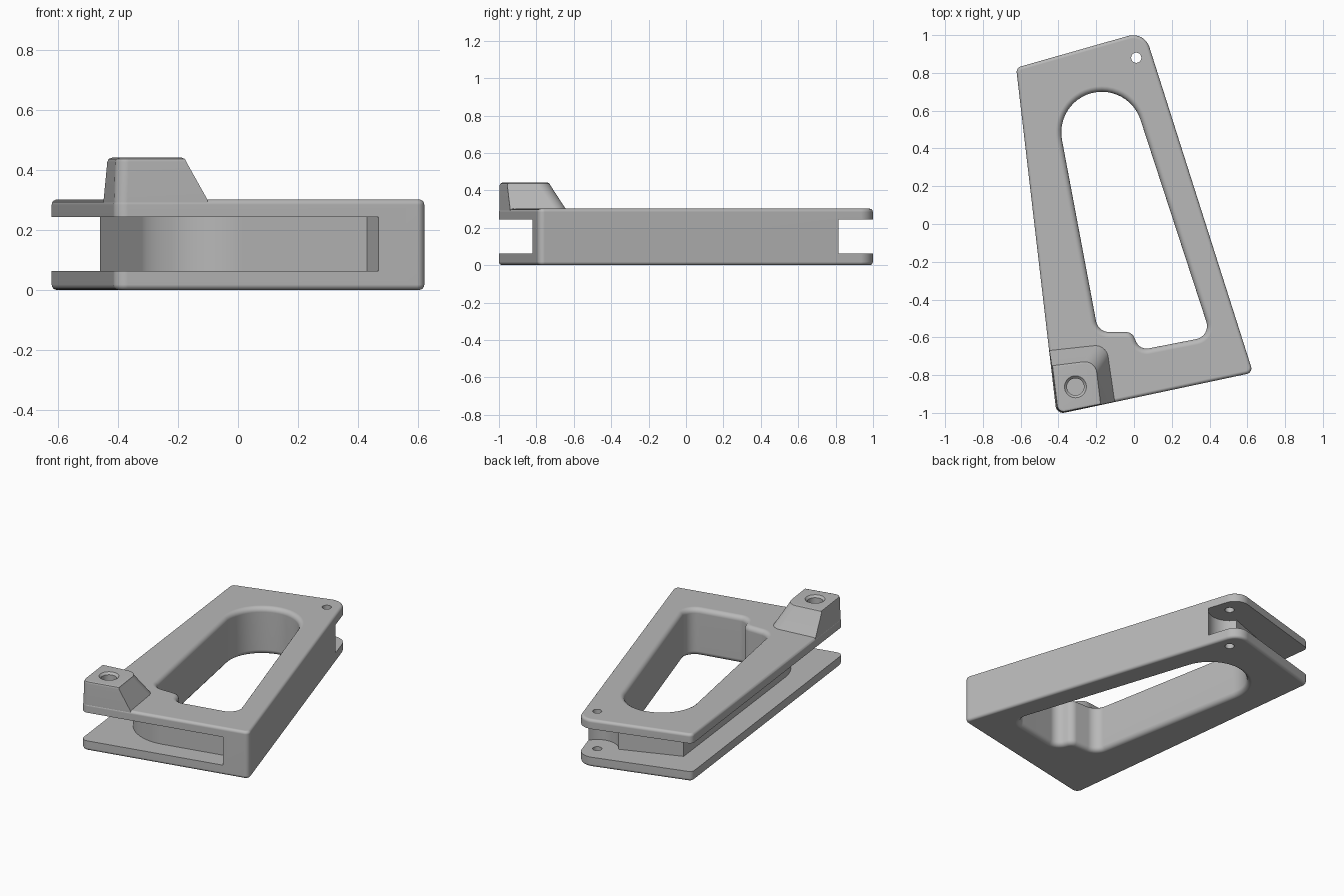
import bpy, bmesh
from math import sin, cos, tan, pi, radians
from mathutils import Vector

cube = bpy.data.objects.get("Cube")
if cube:
    bpy.data.objects.remove(cube, do_unlink=True)

GREY = bpy.data.materials.new("plain_grey")
GREY.use_nodes = True
GREY.diffuse_color = (0.48, 0.48, 0.48, 1)
bsdf = next(n for n in GREY.node_tree.nodes if n.type == "BSDF_PRINCIPLED")
bsdf.inputs["Base Color"].default_value = GREY.diffuse_color


def arc(cx, cy, r, start, end, n=24):
    """Points on an arc, given as plain corners for rounded()."""
    angles = [radians(start + (end - start) * i / n) for i in range(n + 1)]
    return [(cx + r * cos(a), cy + r * sin(a), 0) for a in angles]


def rounded(corners, n=8):
    """Closed outline from (x, y, radius) corners."""
    loop = []
    for i, (x, y, r) in enumerate(corners):
        p = Vector((x, y))
        if r == 0:
            loop.append(p)
            continue
        u = (p - Vector(corners[i - 1][:2])).normalized()
        v = (Vector(corners[(i + 1) % len(corners)][:2]) - p).normalized()
        turn = u.angle_signed(v) * -1
        side = Vector((-u.y, u.x)) * (1 if turn > 0 else -1)
        start = p - u * r * tan(abs(turn) / 2)
        for k in range(n + 1):
            a = abs(turn) * k / n
            loop.append(start + u * r * sin(a) + side * r * (1 - cos(a)))
    return loop


def offset(loop, d):
    """Move a counter-clockwise outline outwards by d."""
    out = []
    for i, p in enumerate(loop):
        u = (p - loop[i - 1]).normalized()
        v = (loop[(i + 1) % len(loop)] - p).normalized()
        a, b = Vector((u.y, -u.x)), Vector((v.y, -v.x))
        out.append(p + (a + b) * d / (1 + a.dot(b)))
    return out


def loft(name, sections):
    """Solid through (outline, z) sections with flat caps."""
    bm = bmesh.new()
    rings = [[bm.verts.new((p.x, p.y, z)) for p in loop] for loop, z in sections]
    n = len(rings[0])
    bm.faces.new(rings[0][::-1])
    bm.faces.new(rings[-1])
    for low, high in zip(rings, rings[1:]):
        for i in range(n):
            j = (i + 1) % n
            bm.faces.new((low[i], low[j], high[j], high[i]))
    bmesh.ops.recalc_face_normals(bm, faces=bm.faces)
    mesh = bpy.data.meshes.new(name)
    bm.to_mesh(mesh)
    bm.free()
    mesh.materials.append(GREY)
    obj = bpy.data.objects.new(name, mesh)
    bpy.context.collection.objects.link(obj)
    return obj


def filleted(loop, z0, z1, r, sign, n=4):
    """Sections with edge rounds: sign -1 for a solid, +1 for a flared cutter."""
    steps = [pi / 2 * k / n for k in range(n + 1)]
    low = [(offset(loop, sign * r * (1 - sin(a))), z0 + r * (1 - cos(a))) for a in steps]
    high = [(offset(loop, sign * r * (1 - cos(a))), z1 - r * (1 - sin(a))) for a in steps]
    return low + high


def combine(target, tool, operation):
    mod = target.modifiers.new("combine", "BOOLEAN")
    mod.operation, mod.object, mod.solver = operation, tool, "EXACT"
    bpy.ops.object.select_all(action="DESELECT")
    bpy.context.view_layer.objects.active = target
    target.select_set(True)
    bpy.ops.object.modifier_apply(modifier=mod.name)
    bpy.data.objects.remove(tool, do_unlink=True)


TOP = 0.302
PIVOT = (0.012, 0.88)
PIN = (-0.31, -0.862)

# Main body: a leaning four-sided block with rounded edges
outline = rounded([(-0.41, -1.008, 0.04), (0.63, -0.787, 0.03),
                   (0.055, 1.02, 0.09), (-0.624, 0.827, 0.03)])
body = loft("frame_body", filleted(outline, 0, TOP, 0.018, -1))

# Raised boss on the front corner, sloping on its two inner sides
base = offset(rounded([(-0.41, -1.008, 0.04), (-0.10, -0.942, 0),
                       (-0.145, -0.635, 0.07), (-0.45, -0.668, 0)]), -0.002)
crown = offset(rounded([(-0.406, -1.006, 0.04), (-0.17, -0.957, 0),
                        (-0.20, -0.715, 0.07), (-0.438, -0.745, 0)]), -0.002)
boss = loft("boss", [(base, 0.27), (base, TOP), (crown, 0.427),
                     (offset(crown, -0.004), 0.437), (offset(crown, -0.014), 0.441)])
combine(body, boss, "UNION")

# Grip opening with flared rims and a step at the front end
grip = rounded(arc(-0.17, 0.485, 0.215, 18, 191) +
               [(-0.19, -0.572, 0.07), (-0.01, -0.572, 0.05),
                (0.03, -0.668, 0.06), (0.408, -0.594, 0.07)])
flare = filleted(grip, 0, TOP, 0.03, 1)
flare = [(flare[0][0], -0.05)] + flare + [(flare[-1][0], 0.36)]
combine(body, loft("grip_cutter", flare), "DIFFERENCE")

# Slot round the front, right and back, with clearance round the pivot
slot = rounded([(0.59, -1.2, 0), (0.43, -0.70, 0), (-0.285, -0.852, 0.28),
                (-0.46, 0.68, 0)] + arc(*PIVOT, 0.125, 211, 329) +
               [(0.3, 0.86, 0), (0.3, 1.2, 0), (-0.9, 1.2, 0), (-0.9, -1.2, 0)], 16)
combine(body, loft("slot_cutter", [(slot, 0.063), (slot, 0.243)]), "DIFFERENCE")

# Pivot hole through both plates, and the blind pin socket in the boss
pivot = rounded(arc(*PIVOT, 0.027, 0, 345, 23))
combine(body, loft("pivot_cutter", [(pivot, -0.1), (pivot, 0.5)]), "DIFFERENCE")
pin = rounded(arc(*PIN, 0.045, 0, 352.5, 47))
rim = offset(pin, 0.013)
combine(body, loft("pin_cutter", [(pin, 0.3), (pin, 0.428), (rim, 0.441), (rim, 0.5)]),
        "DIFFERENCE")

# Soft rounds with crisp edges
bpy.ops.object.shade_smooth_by_angle(angle=radians(30))
weighted = body.modifiers.new("even_shading", "WEIGHTED_NORMAL")
weighted.keep_sharp = True
